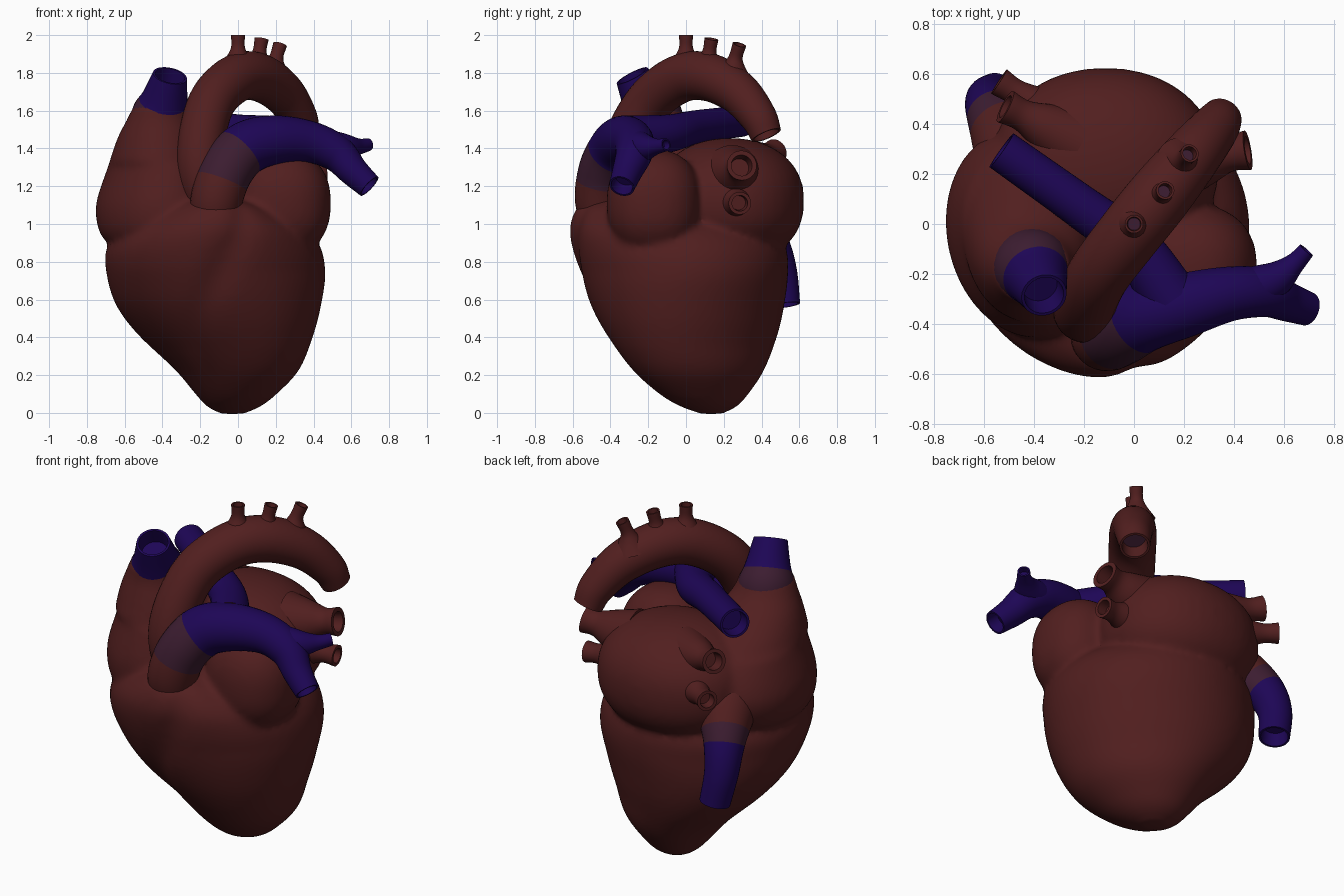
import bpy, bmesh, math
from mathutils import Vector

if "Cube" in bpy.data.objects:
    bpy.data.objects.remove(bpy.data.objects["Cube"])


def material(name, rgb):
    m = bpy.data.materials.new(name)
    m.diffuse_color = (*rgb, 1)
    m.use_nodes = True
    m.node_tree.nodes["Principled BSDF"].inputs["Base Color"].default_value = m.diffuse_color
    return m


RED = material("muscle red", (0.083, 0.0135, 0.0135))
BLEND = material("dusky purple", (0.045, 0.012, 0.03))
BLUE = material("vein blue", (0.0125, 0.0018, 0.092))
SIDES = 32


def finish(bm, name, smooth=50):
    bmesh.ops.recalc_face_normals(bm, faces=bm.faces)
    me = bpy.data.meshes.new(name)
    bm.to_mesh(me)
    bm.free()
    ob = bpy.data.objects.new(name, me)
    bpy.context.collection.objects.link(ob)
    for m in (RED, BLEND, BLUE):
        me.materials.append(m)
    bpy.context.view_layer.objects.active = ob
    ob.select_set(True)
    bpy.ops.object.shade_smooth_by_angle(angle=math.radians(smooth))
    ob.select_set(False)
    return ob


def spline(vals, steps):
    """Catmull-Rom samples through a list of vectors."""
    v = [2 * vals[0] - vals[1]] + vals + [2 * vals[-1] - vals[-2]]
    out = []
    for i in range(1, len(v) - 2):
        a, b, c, d = v[i - 1:i + 3]
        for k in range(steps):
            t = k / steps
            out.append(0.5 * (2 * b + (c - a) * t + (2 * a - 5 * b + 4 * c - d) * t * t
                              + (3 * b - a - 3 * c + d) * t ** 3))
    return out + [vals[-1]]


def skin(bm, rings, mats=None):
    """Bridge rings of points, cap both ends."""
    vr = [[bm.verts.new(p) for p in r] for r in rings]
    n = len(vr[0])
    for i in range(len(vr) - 1):
        for j in range(n):
            f = bm.faces.new((vr[i][j], vr[i][(j + 1) % n], vr[i + 1][(j + 1) % n], vr[i + 1][j]))
            f.material_index = mats[i] if mats else 0
    bm.faces.new(vr[0][::-1])
    f = bm.faces.new(vr[-1])
    f.material_index = mats[-1] if mats else 0


def vessel(name, pts, colour=0, bands=None, hole=0.75, inside=None):
    """Hollow-mouthed tube; pts are (x, y, z, radius); bands are (path fraction, colour)."""
    samples = spline([Vector(p) for p in pts], 8)
    centres = [s.to_3d() for s in samples]
    rings, mats, normal = [], [], None
    for i, c in enumerate(centres):
        tan = (centres[min(i + 1, len(centres) - 1)] - centres[max(i - 1, 0)]).normalized()
        if normal is None:
            normal = tan.orthogonal()
        normal = (normal - tan * normal.dot(tan)).normalized()
        side = tan.cross(normal)

        def ring(r, back=0.0):
            return [c - tan * back + r * (math.cos(a) * normal + math.sin(a) * side)
                    for a in (2 * math.pi * k / SIDES for k in range(SIDES))]
        rings.append(ring(samples[i][3]))
        col = colour
        for start, m in bands or []:
            if i / (len(centres) - 1) >= start:
                col = m
        mats.append(col)
    r = samples[-1][3]
    rings += [ring(r * hole), ring(r * hole * 0.9, r * 1.0)]
    mats += [mats[-1], mats[-1] if inside is None else inside]
    bm = bmesh.new()
    skin(bm, rings, mats)
    return finish(bm, name)


def loft(bm, sections, skew, groove=False):
    """Closed stack of slanted ellipses; sections are (z, xmin, xmax, ymin, ymax)."""
    rings = []
    xs = spline([Vector(s[:3]) for s in sections], 5)
    ys = spline([Vector((s[0], s[3], s[4])) for s in sections], 5)
    for (z, x0, x1), (_, y0, y1) in zip(xs, ys):
        ring = []
        for k in range(64):
            a = 2 * math.pi * k / 64 - math.pi
            g = 1.0
            if groove:  # shallow groove between the two ventricles
                g -= 0.045 * math.exp(-((a + 1.37 + (0.9 - z) * 1.1) / 0.16) ** 2)
            ring.append(((x0 + x1) / 2 + g * (x1 - x0) / 2 * math.cos(a),
                         (y0 + y1) / 2 + g * (y1 - y0) / 2 * math.sin(a + skew(z)), z))
        rings.append(ring)
    skin(bm, rings)


def blob(bm, centre, radii, boxy):
    """Rounded ellipsoid, boxier for smaller exponents per axis."""
    vs = bmesh.ops.create_uvsphere(bm, u_segments=40, v_segments=24, radius=1)["verts"]
    for v in vs:
        v.co = Vector([c + r * math.copysign(abs(p) ** e, p)
                       for c, r, p, e in zip(centre, radii, v.co, boxy)])


# Muscle: ventricles, atria and left auricle fused into one smooth body
bm = bmesh.new()
loft(bm, [(-0.005, -0.09, 0.03, 0.08, 0.19), (0.035, -0.165, 0.12, -0.03, 0.27),
          (0.10, -0.225, 0.205, -0.14, 0.33), (0.23, -0.335, 0.325, -0.285, 0.415),
          (0.415, -0.53, 0.40, -0.42, 0.485), (0.57, -0.645, 0.44, -0.505, 0.52),
          (0.73, -0.695, 0.462, -0.565, 0.54), (0.87, -0.695, 0.44, -0.605, 0.53),
          (0.98, -0.60, 0.36, -0.615, 0.45), (1.08, -0.42, 0.20, -0.58, 0.30),
          (1.13, -0.30, 0.05, -0.50, 0.10)],
     lambda z: -0.17 * max(0, min(1, (0.75 - z) / 0.4)), groove=True)
# right atrium narrowing towards the upper vein
loft(bm, [(0.88, -0.66, -0.25, -0.33, 0.25), (0.95, -0.73, -0.15, -0.43, 0.33),
          (1.10, -0.752, -0.10, -0.455, 0.38), (1.30, -0.69, -0.14, -0.405, 0.30),
          (1.45, -0.64, -0.19, -0.36, 0.13), (1.55, -0.59, -0.24, -0.33, 0.01),
          (1.63, -0.55, -0.26, -0.325, -0.04)], lambda z: -0.12 if z < 1.3 else 0)
blob(bm, (-0.115, 0.23, 1.12), (0.455, 0.395, 0.335), (0.95, 0.95, 0.88))   # left atrium
blob(bm, (0.23, -0.17, 1.11), (0.262, 0.25, 0.285), (0.9, 0.87, 0.85))    # left auricle
heart = finish(bm, "heart_muscle")
mod = heart.modifiers.new("fuse", "REMESH")
mod.mode = "VOXEL"
mod.voxel_size = 0.02
mod.use_smooth_shade = True
mod = heart.modifiers.new("soften", "SMOOTH")
mod.factor = 0.5
mod.iterations = 5

# Aorta with its arch and three upper branches
vessel("aorta", [(-0.10, -0.30, 1.0, 0.12), (-0.185, -0.35, 1.22, 0.125), (-0.195, -0.32, 1.42, 0.125),
                 (-0.14, -0.20, 1.64, 0.125), (-0.02, -0.04, 1.765, 0.128), (0.10, 0.11, 1.78, 0.128),
                 (0.23, 0.27, 1.70, 0.115), (0.32, 0.38, 1.57, 0.098), (0.35, 0.425, 1.47, 0.083)],
       hole=0.85, inside=1)
for i, (x, y, lean, top) in enumerate([(0, 0, 0.0, 2.0), (0.115, 0.125, 0.010, 1.98),
                                       (0.205, 0.265, 0.018, 1.95)]):
    vessel(f"aorta_branch_{i + 1}", [(x - lean, y - lean, top - 0.17, 0.10),
                                     (x - lean / 2, y - lean / 2, top - 0.105, 0.055),
                                     (x, y, top - 0.06, 0.036),
                                     (x + lean, y + lean, top, 0.037)], inside=1)

# Pulmonary trunk, red at the root and blue above, with its branches
vessel("pulmonary_trunk", [(-0.12, -0.41, 0.97, 0.12), (-0.115, -0.45, 1.12, 0.137),
                           (-0.06, -0.43, 1.28, 0.14), (0.04, -0.37, 1.40, 0.142),
                           (0.20, -0.325, 1.445, 0.13), (0.38, -0.28, 1.435, 0.11),
                           (0.52, -0.275, 1.375, 0.098), (0.61, -0.31, 1.28, 0.08),
                           (0.695, -0.34, 1.20, 0.068)],
       bands=[(0.19, 1), (0.34, 2)], hole=0.85)
vessel("left_pulmonary_branch", [(0.45, -0.27, 1.41, 0.095), (0.56, -0.225, 1.405, 0.075),
                                 (0.64, -0.16, 1.41, 0.043), (0.69, -0.105, 1.42, 0.034)], colour=2)
vessel("right_pulmonary_artery", [(0.15, -0.30, 1.46, 0.115), (0.0, -0.09, 1.48, 0.10),
                                  (-0.20, 0.06, 1.515, 0.088), (-0.53, 0.295, 1.545, 0.083)],
       colour=2, hole=0.85)

# Great veins
vessel("upper_great_vein", [(-0.41, -0.165, 1.50, 0.155), (-0.407, -0.18, 1.58, 0.156),
                            (-0.388, -0.22, 1.66, 0.124), (-0.36, -0.285, 1.785, 0.092)],
       bands=[(0.22, 1), (0.56, 2)], hole=0.87)
vessel("lower_great_vein", [(-0.43, 0.16, 1.14, 0.17), (-0.50, 0.33, 1.00, 0.15),
                            (-0.56, 0.44, 0.88, 0.112), (-0.58, 0.495, 0.74, 0.094),
                            (-0.555, 0.52, 0.57, 0.085)],
       bands=[(0.36, 1), (0.48, 2)], hole=0.87)

# Four lung veins entering the left atrium
for name, a, b, r in [("left_upper", (0.18, 0.25, 1.26), (0.455, 0.295, 1.31), 0.08),
                      ("left_lower", (0.18, 0.25, 1.12), (0.455, 0.285, 1.11), 0.06),
                      ("right_upper", (-0.24, 0.33, 1.31), (-0.515, 0.47, 1.38), 0.07),
                      ("right_lower", (-0.28, 0.40, 1.17), (-0.54, 0.57, 1.19), 0.058)]:
    a, b = Vector(a), Vector(b)
    vessel(name + "_lung_vein", [(*a, r * 2.0), (*a.lerp(b, 0.45), r * 1.35),
                                 (*a.lerp(b, 0.75), r * 0.92), (*b, r)], hole=0.7)
